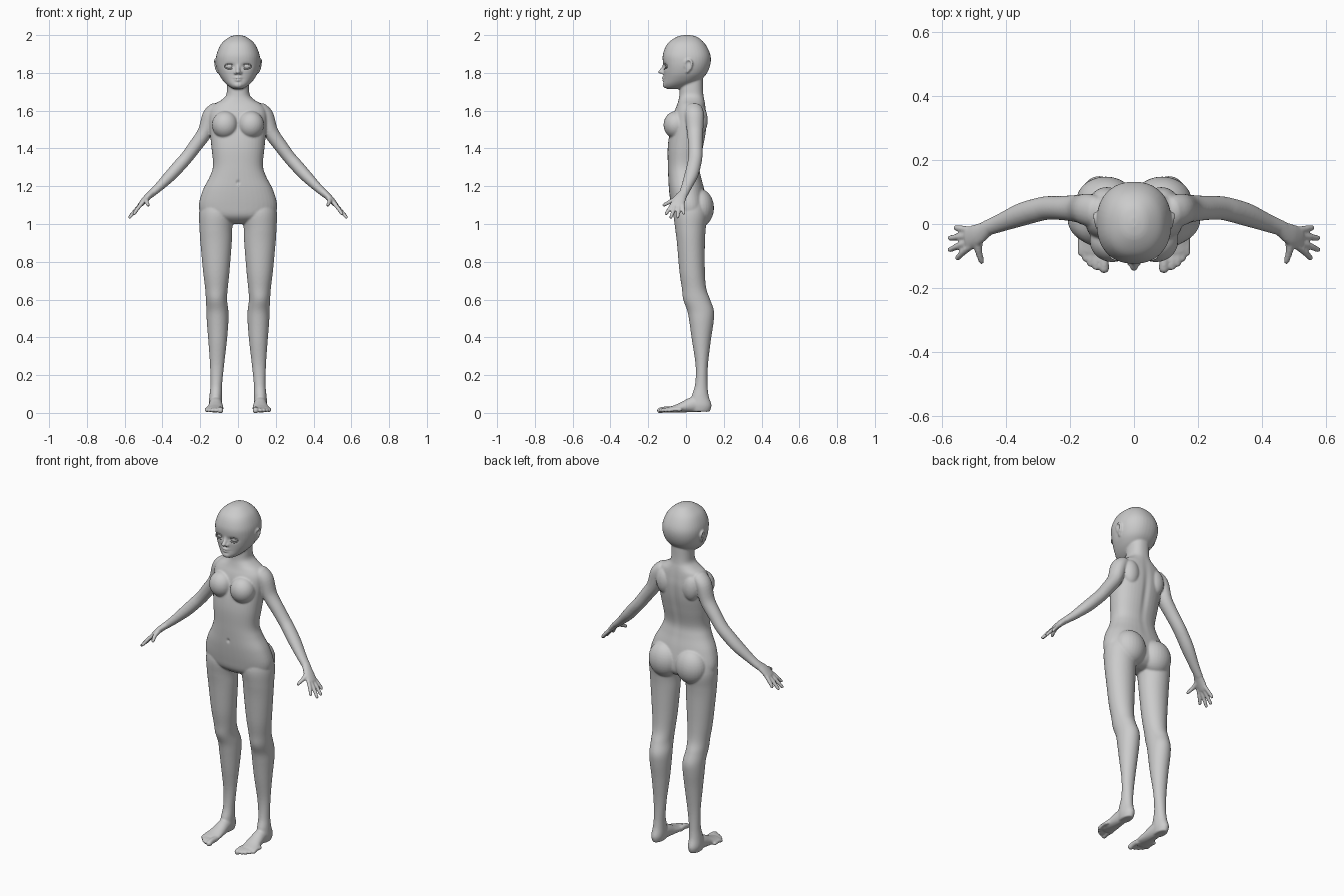
import bpy, bmesh
from math import sin, cos, pi, exp, copysign
from mathutils import Vector, Matrix

bm = bmesh.new()


def smooth_rows(rows, steps=5):
    """Catmull-Rom interpolation of rows of numbers."""
    out, n = [], len(rows)
    for i in range(n - 1):
        p = [rows[max(0, min(n - 1, i + k))] for k in (-1, 0, 1, 2)]
        for s in range(steps):
            t = s / steps
            out.append([0.5 * (2 * b + (c - a) * t + (2 * a - 5 * b + 4 * c - d) * t * t
                               + (3 * b - a - 3 * c + d) * t ** 3) for a, b, c, d in zip(*p)])
    return out + [list(rows[-1])]


def skin(rings, sides=(1,)):
    """Closed surface through rings of points, optionally mirrored in x."""
    for sx in sides:
        vs = [[bm.verts.new((p[0] * sx, p[1], p[2])) for p in r] for r in rings]
        n = len(vs[0])
        for a, b in zip(vs, vs[1:]):
            for i in range(n):
                bm.faces.new((a[i], a[(i + 1) % n], b[(i + 1) % n], b[i]))
        bm.faces.new(vs[0][::-1])
        bm.faces.new(vs[-1])


def column(rows, sides=(1,), power=2.0, n=40):
    """Level sections: z, centre x, half width, front y, back y."""
    def sp(v):
        return copysign(abs(v) ** (2 / power), v)
    rings = []
    for z, cx, w, f, b in smooth_rows(rows):
        rings.append([(cx + w * sp(cos(2 * pi * i / n)),
                       (f + b) / 2 + (b - f) / 2 * sp(sin(2 * pi * i / n)), z) for i in range(n)])
    skin(rings, sides)


def tube(rows, side=(0, 1, 0), sides=(1, -1), n=20):
    """Rounded limb along a path: x, y, z, half width along side, half thickness."""
    rows = smooth_rows(rows)
    pts = [Vector(r[:3]) for r in rows]
    rings, last = [], len(pts) - 1
    for i, r in enumerate(rows):
        t = (pts[min(i + 1, last)] - pts[max(i - 1, 0)]).normalized()
        s = Vector(side)
        s = (s - t * s.dot(t)).normalized()
        u = t.cross(s)

        def ring(k, off):
            return [pts[i] + t * off + s * (r[3] * k * cos(2 * pi * j / n))
                    + u * (r[4] * k * sin(2 * pi * j / n)) for j in range(n)]
        caps = [ring(cos(a), sin(a) * min(r[3], r[4])) for a in (0.4, 0.8, 1.2, 1.45)]
        if i == 0:
            rings += [ring(cos(a), -sin(a) * min(r[3], r[4])) for a in (1.45, 1.2, 0.8, 0.4)]
        rings.append(ring(1, 0))
        if i == last:
            rings += caps
    skin(rings, sides)


def blob(c, r, sides=(1, -1)):
    for sx in sides:
        m = Matrix.Translation((c[0] * sx, c[1], c[2])) @ Matrix.Diagonal((*r, 1))
        bmesh.ops.create_uvsphere(bm, u_segments=28, v_segments=18, radius=1, matrix=m)


# Head
column([(2.0, 0, .012, -.01, .02), (1.99, 0, .045, -.05, .06), (1.955, 0, .088, -.098, .10),
        (1.9, 0, .113, -.122, .128), (1.85, 0, .116, -.122, .13), (1.8, 0, .104, -.118, .112),
        (1.765, 0, .084, -.117, .08), (1.74, 0, .062, -.118, .04), (1.722, 0, .038, -.112, 0),
        (1.714, 0, .018, -.095, -.03)], power=2.25)
# Neck and torso
column([(1.80, 0, .055, -.03, .09), (1.72, 0, .058, -.033, .09), (1.68, 0, .064, -.035, .093),
        (1.655, 0, .09, -.04, .098), (1.632, 0, .128, -.047, .102), (1.6, 0, .15, -.06, .106),
        (1.55, 0, .153, -.075, .11), (1.48, 0, .148, -.088, .105), (1.4, 0, .14, -.097, .09),
        (1.31, 0, .132, -.096, .072), (1.25, 0, .15, -.094, .08), (1.18, 0, .186, -.09, .098),
        (1.1, 0, .207, -.08, .112), (1.045, 0, .19, -.068, .11), (1.015, 0, .12, -.04, .085),
        (1.0, 0, .05, -.01, .05)], power=2.3)
blob((.068, -.052, 1.525), (.07, .067, .073))       # chest
blob((.088, .072, 1.085), (.092, .076, .1))         # buttocks
blob((.085, .075, 1.55), (.05, .04, .075))          # shoulder blades
# Legs
column([(1.14, .115, .075, -.05, .09), (1.06, .112, .094, -.066, .115), (.98, .117, .087, -.058, .105),
        (.9, .116, .083, -.048, .1), (.75, .115, .07, -.035, .1), (.66, .114, .06, -.022, .107),
        (.6, .114, .056, -.015, .128), (.54, .109, .058, .007, .148), (.48, .108, .057, .018, .146),
        (.38, .108, .049, .032, .131), (.25, .111, .037, .051, .116), (.15, .115, .031, .048, .114),
        (.09, .118, .033, .03, .12), (.04, .12, .035, .02, .135), (.006, .12, .028, .03, .125)], (1, -1))
# Feet and toes
tube([(.118, .08, .05, .032, .044), (.118, .03, .042, .036, .04), (.119, -.01, .032, .04, .03),
      (.122, -.05, .023, .046, .021), (.124, -.085, .018, .046, .015)], (1, 0, 0))
for x, y, r in ((.093, -.138, .016), (.118, -.134, .011), (.136, -.123, .011),
                (.152, -.108, .01), (.166, -.09, .01)):
    tube([(x, y + .06, .017, r, r), (x, y + .025, .018, r * .9, r), (x, y, .013, r, r)], (1, 0, 0))
# Arms
tube([(.125, .04, 1.602, .05, .038), (.148, .045, 1.57, .05, .042), (.175, .048, 1.487, .043, .039),
      (.225, .05, 1.415, .038, .036), (.27, .05, 1.355, .037, .034), (.305, .043, 1.315, .037, .034),
      (.355, .028, 1.26, .036, .032), (.42, .002, 1.195, .028, .024), (.465, -.015, 1.155, .024, .019)])
# Hands and fingers
tube([(.455, -.013, 1.165, .024, .019), (.49, -.034, 1.132, .034, .017), (.517, -.044, 1.102, .035, .013)])
for y0, x1, y1, z1 in ((-.018, .555, -.012, 1.057), (-.036, .573, -.044, 1.038),
                       (-.054, .573, -.08, 1.036), (-.07, .55, -.106, 1.054)):
    tube([(.508, y0, 1.11, .0105, .0105), ((.515 + x1) / 2, (y0 + y1) / 2, (1.106 + z1) / 2, .0105, .0105),
          (x1, y1, z1, .009, .009)])
tube([(.483, -.04, 1.137, .016, .014), (.485, -.08, 1.12, .012, .012), (.475, -.117, 1.1, .009, .009)], (1, 0, 0))
# Nose
tube([(0, -.113, 1.85, .01, .008), (0, -.121, 1.825, .01, .01), (0, -.137, 1.805, .012, .01)], (1, 0, 0), (1,))
blob((.012, -.122, 1.8), (.01, .011, .009))
# Lips and chin
tube([(-.03, -.105, 1.773, .004, .004), (0, -.121, 1.774, .007, .008), (.03, -.105, 1.773, .004, .004)], (0, 0, 1), (1,))
tube([(-.026, -.106, 1.769, .004, .004), (0, -.118, 1.761, .007, .009), (.026, -.106, 1.769, .004, .004)], (0, 0, 1), (1,))
blob((0, -.106, 1.737), (.026, .018, .018), (1,))
# Ears: bowl and curled rim
blob((.109, .012, 1.835), (.009, .018, .028))
tube([(.112, -.006, 1.835, .006, .006), (.117, -.003, 1.86, .006, .006), (.121, .016, 1.87, .006, .006),
      (.122, .03, 1.855, .006, .006), (.117, .024, 1.825, .006, .006), (.108, .006, 1.806, .007, .007)], (1, 0, 0))

bmesh.ops.recalc_face_normals(bm, faces=bm.faces)
mesh = bpy.data.meshes.new("body")
bm.to_mesh(mesh)
bm.free()
body = bpy.data.objects.new("body", mesh)
bpy.context.collection.objects.link(body)
bpy.context.view_layer.objects.active = body
body.select_set(True)

# Fuse all parts into one skin and soften the joins
rm = body.modifiers.new("fuse", 'REMESH')
rm.mode, rm.voxel_size = 'VOXEL', .005
sm = body.modifiers.new("soften", 'SMOOTH')
sm.factor, sm.iterations = .5, 5
for m in ("fuse", "soften"):
    bpy.ops.object.modifier_apply(modifier=m)

# Sculpted hollows: centre, radii, depth along y
dents = [((sx * .044, -.115, 1.835), (.026, .03, .014), .011) for sx in (1, -1)]
dents += [((0, -.12, 1.7675), (.024, .02, .003), .004),
          ((0, .11, 1.42), (.018, .05, .17), -.007),
          ((0, -.095, 1.22), (.008, .03, .01), .007),
          ((0, -.08, 1.53), (.015, .06, .05), .004)]
for v in body.data.vertices:
    p = v.co.copy()
    for c, r, d in dents:
        q = sum(((p[k] - c[k]) / r[k]) ** 2 for k in range(3))
        if q < 9:
            v.co.y += d * exp(-q)
bpy.ops.object.shade_smooth()

# Eyes with upper and lower lids
for sx, name in ((1, "left"), (-1, "right")):
    bpy.ops.mesh.primitive_uv_sphere_add(segments=24, ring_count=16, radius=1, location=(sx * .044, -.094, 1.835))
    eye = bpy.context.object
    eye.name, eye.scale = name + "_eye", (.026, .018, .017)
    bpy.ops.object.shade_smooth()
    for part, up in (("upper", 1), ("lower", -1)):
        cu = bpy.data.curves.new(name + "_" + part + "_lid", 'CURVE')
        cu.dimensions, cu.bevel_depth, cu.bevel_resolution = '3D', .003, 2
        sp = cu.splines.new('POLY')
        sp.points.add(12)
        for i, pt in enumerate(sp.points):
            a = pi * i / 12
            x = .044 - .028 * cos(a)
            pt.co = (sx * x, -.104 - .009 * sin(a) + .07 * (x - .044) * (x > .044),
                     1.834 + up * .013 * sin(a), 1)
        bpy.context.collection.objects.link(bpy.data.objects.new(cu.name, cu))
